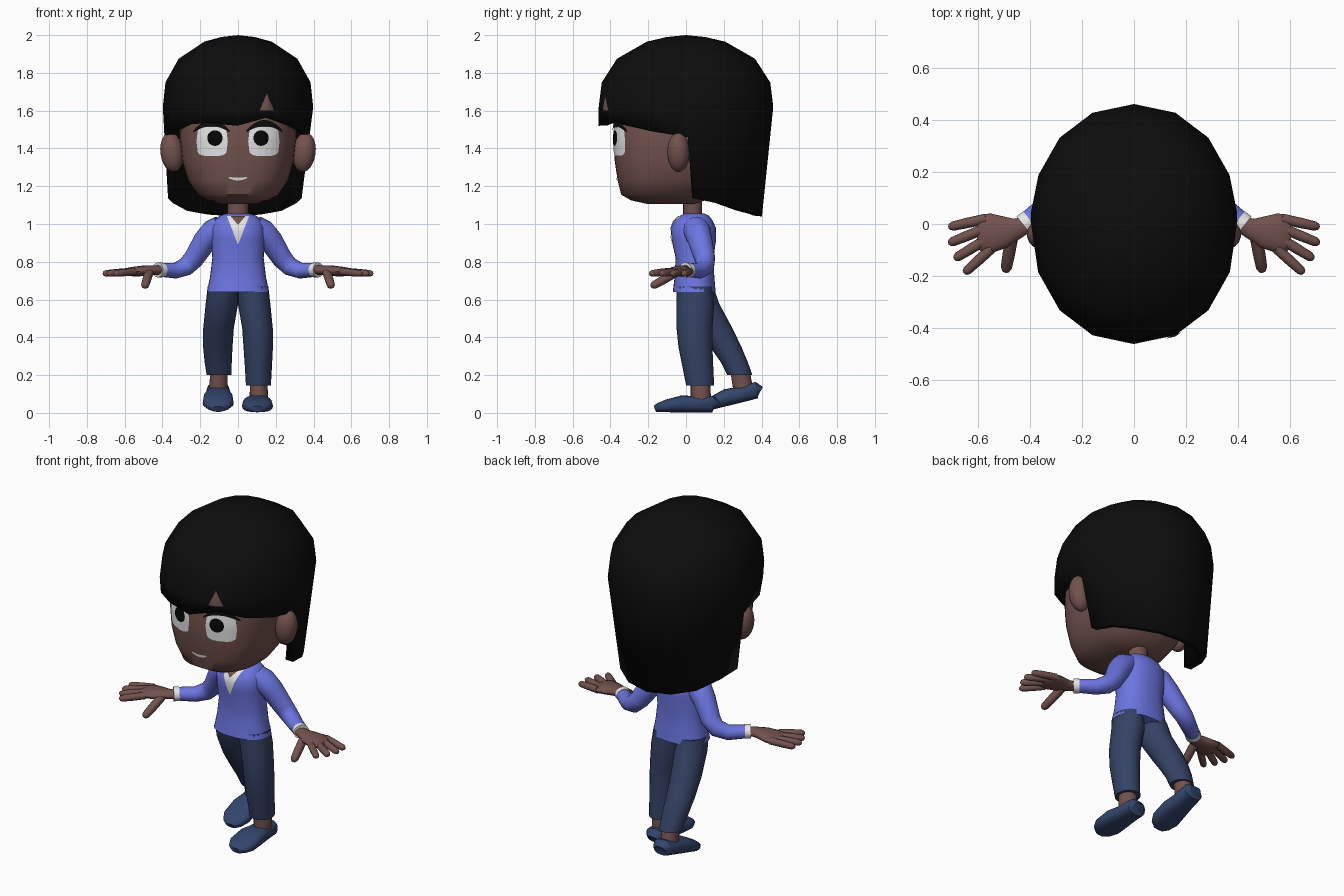
import bpy, bmesh
from math import sin, cos, pi, radians
from mathutils import Vector, Matrix
from mathutils.bvhtree import BVHTree

if "Cube" in bpy.data.objects:
    bpy.data.objects.remove(bpy.data.objects["Cube"])


def material(name, r, g, b):
    m = bpy.data.materials.new(name)
    m.use_nodes = True
    m.diffuse_color = (r, g, b, 1)
    m.node_tree.nodes["Principled BSDF"].inputs["Base Color"].default_value = (r, g, b, 1)
    return m


SKIN = material("brown skin", .17, .085, .075)
HAIR = material("black hair", .004, .004, .004)
BLUE = material("blue sweater", .15, .18, .75)
NAVY = material("navy trousers", .035, .055, .13)
SHOE = material("slate blue shoes", .033, .06, .15)
WHITE = material("white", .8, .8, .8)
BLACK = material("pupil black", .002, .002, .002)


def add(name, bm, mat, recalc=True, angle=45):
    if recalc:
        bmesh.ops.recalc_face_normals(bm, faces=bm.faces)
    mesh = bpy.data.meshes.new(name)
    bm.to_mesh(mesh)
    mesh.materials.append(mat)
    ob = bpy.data.objects.new(name, mesh)
    bpy.context.collection.objects.link(ob)
    bpy.ops.object.select_all(action='DESELECT')
    ob.select_set(True)
    bpy.context.view_layer.objects.active = ob
    bpy.ops.object.shade_smooth_by_angle(angle=radians(angle))
    tree = BVHTree.FromBMesh(bm)
    bm.free()
    return ob, tree


def spow(v, p):
    return (abs(v) ** p) * (1 if v >= 0 else -1)


def loft(name, rings, mat, n=20, power=2.0, level=True, matrix=None):
    """Skin rings (x, y, z, rx, ry): level ones, or ones square to the path."""
    bm = bmesh.new()
    pts = [Vector(r[:3]) for r in rings]
    loops = []
    for i, r in enumerate(rings):
        u, v = Vector((1, 0, 0)), Vector((0, 1, 0))
        if not level:
            t = (pts[min(i + 1, len(pts) - 1)] - pts[max(i - 1, 0)]).normalized()
            u = t.cross(Vector((0, 0, 1))).normalized()
            v = u.cross(t)
        loops.append([bm.verts.new(pts[i]
                      + u * r[3] * spow(cos(2 * pi * k / n), 2 / power)
                      + v * r[4] * spow(sin(2 * pi * k / n), 2 / power)) for k in range(n)])
    for a, b in zip(loops, loops[1:]):
        for k in range(n):
            bm.faces.new((a[k], a[(k + 1) % n], b[(k + 1) % n], b[k]))
    bm.faces.new(loops[0])
    bm.faces.new(loops[-1])
    if matrix:
        bm.transform(matrix)
    return add(name, bm, mat)


def body(name, rows, mat, n, power):
    """Level loft from rows of (z, half width, front y, back y)."""
    return loft(name, [(0, (f + b) / 2, z, w, (b - f) / 2) for z, w, f, b in rows],
                mat, n, power)


def decal(name, x0, x1, low, high, tree, lift, mat, cols=16, rows=6):
    """Thin plate laid on the front of a surface, between two height functions."""
    bm = bmesh.new()
    grid = []
    for i in range(cols + 1):
        t = i / cols
        x = x0 + (x1 - x0) * t
        line = []
        for j in range(rows + 1):
            z = low(t) + (high(t) - low(t)) * j / rows
            hit = tree.ray_cast(Vector((x, -2, z)), Vector((0, 1, 0)))[0]
            line.append(bm.verts.new((x, (hit.y if hit else 0) - lift, z)))
        grid.append(line)
    for a, b in zip(grid, grid[1:]):
        for j in range(rows):
            bm.faces.new((a[j], b[j], b[j + 1], a[j + 1]))
    return add(name, bm, mat, recalc=False)


def oval(name, x, z, rx, rz, power, tree, lift, mat):
    def half(t):
        return rz * max(0, 1 - abs(2 * t - 1) ** power) ** (1 / power)
    decal(name, x - rx, x + rx, lambda t: z - half(t), lambda t: z + half(t), tree, lift, mat, 24)


# Head, ears and neck
head, face = body("head", [
    (1.105, .09, -.2, .05), (1.125, .16, -.29, .1), (1.155, .215, -.343, .14),
    (1.23, .265, -.362, .2), (1.33, .295, -.377, .25), (1.45, .308, -.385, .3),
    (1.58, .31, -.375, .32), (1.72, .27, -.33, .3), (1.84, .17, -.2, .2)], SKIN, 48, 2.6)
loft("neck", [(0, .035, z, .055, .05) for z in (.98, 1.06, 1.14)], SKIN)
for side, s in (("left", 1), ("right", -1)):
    bm = bmesh.new()
    bmesh.ops.create_uvsphere(bm, u_segments=18, v_segments=12, radius=1,
                              matrix=Matrix.Translation((s * .35, -.04, 1.38))
                              @ Matrix.Rotation(s * .12, 4, 'Y')
                              @ Matrix.Diagonal((.062, .06, .105, 1)))
    add(side + "_ear", bm, SKIN)

    # Eyes, pupils and lashes
    oval(side + "_eye", s * .137, 1.437, .083, .077, 4, face, .004, WHITE)
    oval(side + "_pupil", s * .122, 1.455, .041, .041, 2, face, .008, BLACK)
    decal(side + "_lash", s * .14 - .095, s * .14 + .095,
          lambda t: 1.485 + .13 * t * (1 - t), lambda t: 1.495 + .22 * t * (1 - t),
          face, .009, HAIR, rows=3)
decal("mouth", -.048, .048, lambda t: 1.243 - .05 * t * (1 - t),
      lambda t: 1.25 - .02 * t * (1 - t), face, .004, WHITE, rows=2)

# Bobbed hair: dome columns that drop to a hem, short in front and long behind
hem = [(0, 1.52), (22.5, 1.535), (45, 1.525), (67.5, 1.49), (91, 1.46), (95, 1.135),
       (113, 1.11), (135, 1.07), (157.5, 1.05), (180, 1.04)]
columns = hem + [(360 - a, z) for a, z in hem[-2:0:-1]]
dome = [(.22, 1.99), (.45, 1.965), (.79, 1.875), (.965, 1.75), (1, 1.62)]
bm = bmesh.new()
crown = bm.verts.new((0, 0, 2))
strands = []
for a, z_end in columns:
    if a == 22.5:
        z_end += .03
    drop = (1.62 - z_end) / .58
    levels = dome + [(1 - .13 * drop if a > 50 else 1, z_end)]
    strands.append([bm.verts.new((f * .398 * spow(sin(radians(a)), .95) - .02 * max(0, (1.62 - z) / .58),
                                  -f * .462 * spow(cos(radians(a)), .95), z)) for f, z in levels])
for a, b in zip(strands, strands[1:] + strands[:1]):
    bm.faces.new((crown, a[0], b[0]))
    for j in range(len(a) - 1):
        bm.faces.new((a[j], a[j + 1], b[j + 1], b[j]))
hair, hair_tree = add("hair", bm, HAIR)
shell = hair.modifiers.new("thickness", 'SOLIDIFY')
shell.thickness = .045
shell.offset = -1
decal("fringe_gap", .115, .19, lambda t: 1.6, lambda t: 1.601 + .09 * (1 - abs(2 * t - 1)),
      hair_tree, .005, SKIN)

# Sweater with a white V neck
sweater, chest = body("sweater", [
    (.64, .165, -.07, .157), (.72, .148, -.06, .15), (.82, .136, -.055, .145),
    (.92, .142, -.077, .16), (.98, .142, -.08, .158), (1.02, .122, -.06, .14),
    (1.045, .095, -.03, .12), (1.055, .06, -.01, .1)], BLUE, 32, 2.3)
for name, w, tip, lift, mat in (("shirt_collar", .058, .89, .004, WHITE),
                                ("neck_opening", .038, .995, .008, SKIN)):
    decal(name, -w, w, lambda t: tip + (1.04 - tip) * abs(2 * t - 1),
          lambda t: 1.042, chest, lift, mat)

# Arms, cuffs and spread hands
fingers = {"index_finger": ((.55, -.095), (.655, -.19)), "middle_finger": ((.57, -.06), (.693, -.135)),
           "ring_finger": ((.58, -.02), (.715, -.075)), "little_finger": ((.57, .02), (.715, -.012))}
for side, s in (("left", 1), ("right", -1)):
    flip = Matrix.Diagonal((s, 1, 1, 1))

    def limb(name, rings, mat, n=16):
        loft(side + "_" + name, rings, mat, n, level=False, matrix=flip)

    def digit(name, a, b, r):
        a, b = Vector(a), Vector(b)
        limb(name, [(*a.lerp(b, t), r * k, r * k) for t, k in
                    ((0, 1), (.5, 1), (.88, .9), (.97, .6), (1, .2))], SKIN, 10)

    limb("sleeve", [(.09, .05, .98, .07, .065), (.13, .06, .96, .072, .068),
                    (.175, .075, .91, .064, .063), (.235, .1, .815, .055, .055),
                    (.275, .1, .775, .05, .05), (.33, .07, .753, .045, .042),
                    (.415, .005, .757, .04, .036)], BLUE)
    limb("cuff", [(.4, .015, .757, .043, .039), (.425, -.005, .757, .044, .04)], WHITE)
    limb("palm", [(.41, .0, .757, .032, .025), (.45, -.018, .755, .04, .026),
                  (.5, -.03, .752, .062, .028), (.55, -.035, .748, .076, .026),
                  (.59, -.035, .747, .07, .02), (.605, -.035, .747, .05, .01)], SKIN)
    for name, (a, b) in fingers.items():
        digit(name, (*a, .748), (*b, .737), .02)
    digit("thumb", (.47, -.05, .745), (.495, -.185, .667), .024)

# Trouser legs and ankles: left one planted, right one trailing
loft("left_trouser_leg", [(.08, .045, .67, .08, .095), (.085, .05, .58, .086, .1),
                          (.103, .045, .45, .081, .095), (.107, .05, .35, .078, .09),
                          (.108, .062, .25, .072, .082), (.108, .075, .145, .066, .074)], NAVY)
loft("right_trouser_leg", [(-.08, .05, .67, .08, .095), (-.085, .075, .58, .086, .1),
                           (-.103, .15, .45, .081, .095), (-.107, .21, .35, .078, .083),
                           (-.105, .255, .27, .072, .072), (-.1, .285, .2, .066, .066)], NAVY)
loft("left_ankle", [(.11, .08, .04, .05, .055), (.11, .075, .2, .045, .05)], SKIN)
loft("right_ankle", [(-.105, .31, .09, .05, .055), (-.1, .28, .25, .045, .05)], SKIN)

# Shoes: rows of (y, half width, height) measured back from the toe
last = [(.325, .035, .06), (.31, .058, .088), (.215, .066, .085), (.145, .077, .09),
        (.065, .082, .068), (.02, .06, .05), (0, .03, .035)]
for side, x, y, tilt in (("left", .103, -.165, 0), ("right", -.105, .085, 14)):
    loft(side + "_shoe", [(0, d, h / 2 + .003, w, h / 2) for d, w, h in last], SHOE, 20, 2.6,
         level=False, matrix=Matrix.Translation((x, y, 0)) @ Matrix.Rotation(radians(tilt), 4, 'X'))
